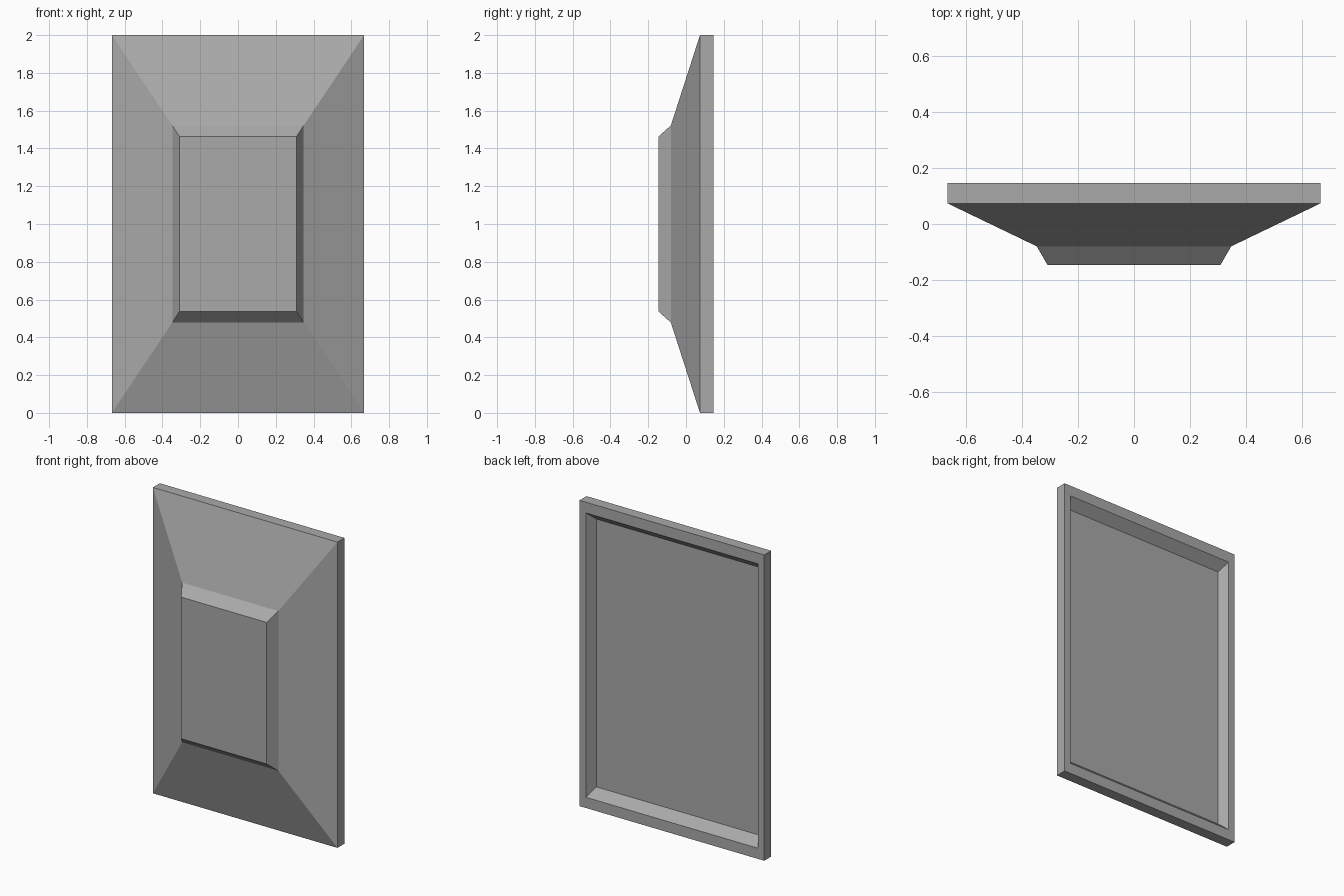
import bpy
import bmesh

cube = bpy.data.objects.get("Cube")
if cube:
    bpy.data.objects.remove(cube, do_unlink=True)

grey = bpy.data.materials.new("plain_grey")
grey.use_nodes = True
colour = (0.4, 0.4, 0.4, 1)
grey.diffuse_color = colour
grey.node_tree.nodes["Principled BSDF"].inputs["Base Color"].default_value = colour

# Rectangular sections from recess floor, round the rim, to the raised front:
# half width, half height, depth position
sections = [
    (0.588, 0.876, 0.086),   # recess floor
    (0.622, 0.93, 0.146),    # recess opening
    (0.668, 1.0, 0.146),     # outer back edge
    (0.668, 1.0, 0.074),     # outer front edge
    (0.348, 0.522, -0.08),   # foot of the raised centre
    (0.31, 0.463, -0.146),   # raised centre
]


def ring(bm, w, h, y):
    corners = ((-1, -1), (1, -1), (1, 1), (-1, 1))
    return [bm.verts.new((sx * w, y, 1 + sz * h)) for sx, sz in corners]


bm = bmesh.new()
rings = [ring(bm, *s) for s in sections]
for a, b in zip(rings, rings[1:]):
    for i in range(4):
        j = (i + 1) % 4
        bm.faces.new((a[i], a[j], b[j], b[i]))
bm.faces.new(rings[0])
bm.faces.new(rings[-1])
bmesh.ops.recalc_face_normals(bm, faces=bm.faces)

mesh = bpy.data.meshes.new("raised_panel")
bm.to_mesh(mesh)
bm.free()
mesh.materials.append(grey)
panel = bpy.data.objects.new("raised_panel", mesh)
bpy.context.collection.objects.link(panel)
